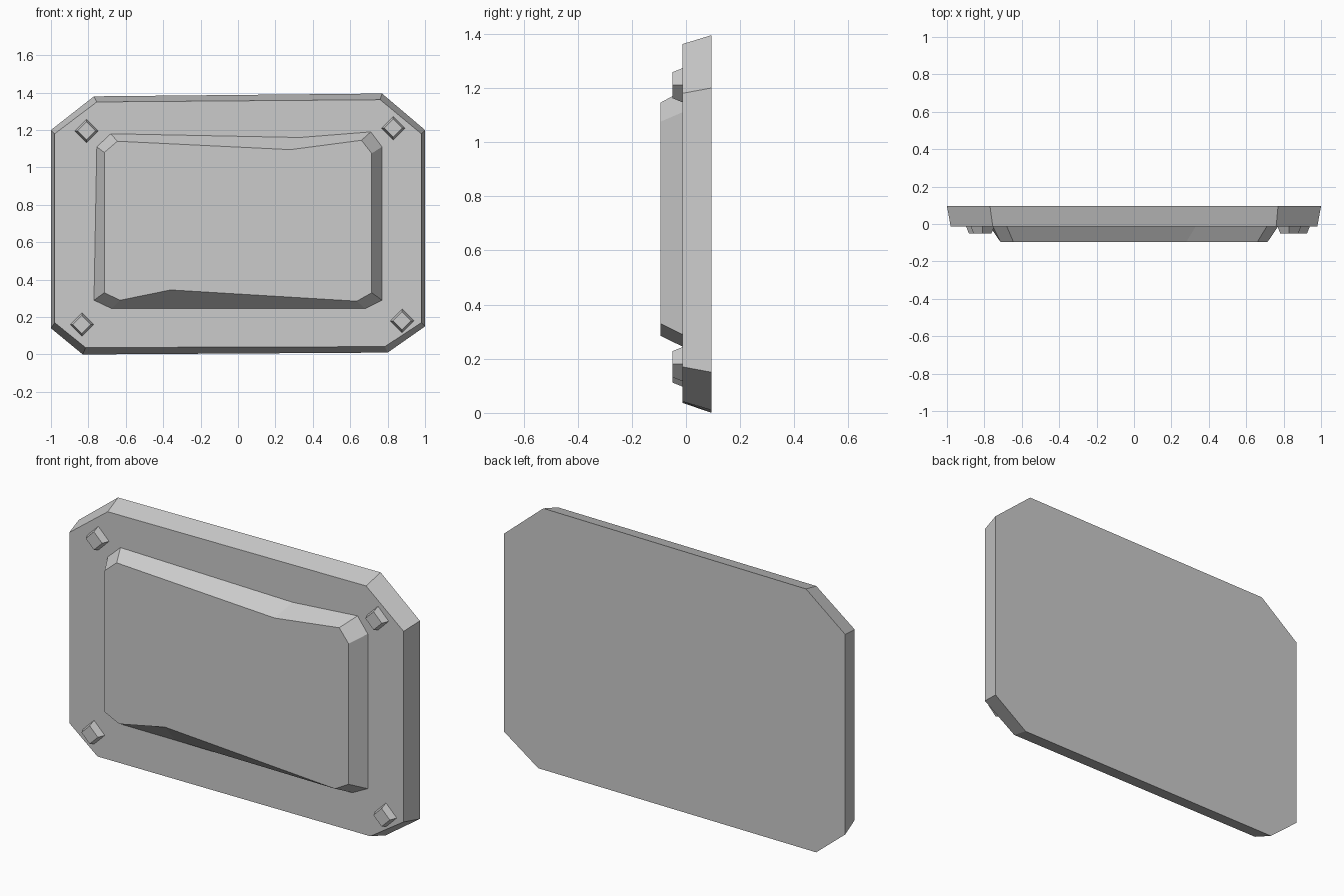
import bpy
import bmesh

if "Cube" in bpy.data.objects:
    bpy.data.objects.remove(bpy.data.objects["Cube"], do_unlink=True)

grey = bpy.data.materials.new("plain_grey")
grey.use_nodes = True
colour = (0.6, 0.6, 0.6, 1)
grey.diffuse_color = colour
grey.node_tree.nodes["Principled BSDF"].inputs["Base Color"].default_value = colour


def loft(name, back, front, y_back, y_front):
    """Solid between two (x, z) outlines listed counter-clockwise from the front."""
    bm = bmesh.new()
    rear = [bm.verts.new((x, y_back, z)) for x, z in back]
    fore = [bm.verts.new((x, y_front, z)) for x, z in front]
    bm.faces.new(fore)
    bm.faces.new(rear[::-1])
    for i in range(len(rear)):
        j = (i + 1) % len(rear)
        bm.faces.new((rear[i], rear[j], fore[j], fore[i]))
    bmesh.ops.recalc_face_normals(bm, faces=bm.faces)
    mesh = bpy.data.meshes.new(name)
    bm.to_mesh(mesh)
    bm.free()
    mesh.materials.append(grey)
    obj = bpy.data.objects.new(name, mesh)
    bpy.context.collection.objects.link(obj)
    return obj


def diamond(x, z, r):
    return [(x - r, z), (x, z - r), (x + r, z), (x, z + r)]


FACE = -0.013

# Back plate with clipped corners and tapered rim
loft("back_plate",
     [(-1, .14), (-.83, 0), (.80, .01), (1, .15),
      (1, 1.2), (.77, 1.395), (-.77, 1.38), (-1, 1.2)],
     [(-.98, .17), (-.815, .037), (.785, .042), (.98, .17),
      (.98, 1.18), (.76, 1.362), (-.755, 1.35), (-.98, 1.18)],
     0.095, FACE)

# Raised centre panel with chipped, uneven bevels
loft("raised_panel",
     [(-.77, .29), (-.675, .245), (-.36, .245), (.68, .245), (.77, .29),
      (.77, 1.11), (.71, 1.19), (.33, 1.16), (-.68, 1.18), (-.755, 1.11)],
     [(-.715, .33), (-.63, .29), (-.36, .345), (.635, .285), (.715, .33),
      (.715, 1.075), (.66, 1.145), (.28, 1.095), (-.645, 1.14), (-.715, 1.08)],
     FACE, -0.095)

# Diamond rivets near the corners
rivets = {"upper_right": (-.81, 1.195), "upper_left": (.83, 1.21),
          "lower_right": (-.835, .16), "lower_left": (.877, .18)}
for place, (x, z) in rivets.items():
    loft(place + "_rivet", diamond(x, z, .063), diamond(x, z, .048), FACE, -0.05)
